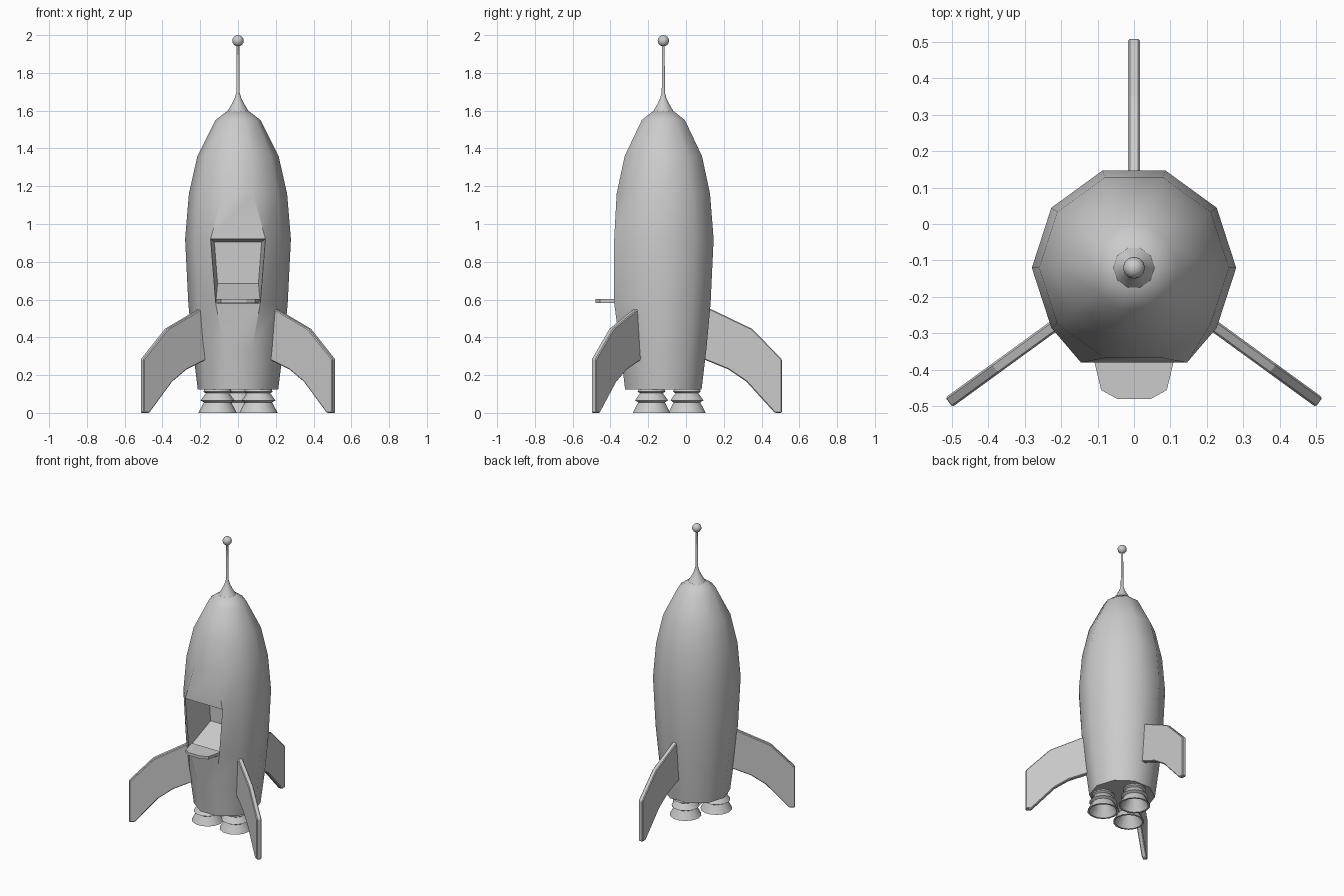
import bpy, bmesh, math
from mathutils import Matrix, Vector

cube = bpy.data.objects.get("Cube")
if cube:
    bpy.data.objects.remove(cube, do_unlink=True)

AXIS_Y = -0.12  # the hull's centre line

grey = bpy.data.materials.new("plain_grey")
grey.use_nodes = True
grey.diffuse_color = (0.6, 0.6, 0.6, 1)
grey.node_tree.nodes["Principled BSDF"].inputs["Base Color"].default_value = (0.6, 0.6, 0.6, 1)


def finish(bm, name, smooth=None, location=(0, AXIS_Y, 0), turn=0):
    bmesh.ops.recalc_face_normals(bm, faces=bm.faces)
    mesh = bpy.data.meshes.new(name)
    bm.to_mesh(mesh)
    bm.free()
    mesh.materials.append(grey)
    obj = bpy.data.objects.new(name, mesh)
    obj.location = location
    obj.rotation_euler.z = turn
    bpy.context.collection.objects.link(obj)
    if smooth:
        bpy.ops.object.select_all(action='DESELECT')
        obj.select_set(True)
        bpy.context.view_layer.objects.active = obj
        bpy.ops.object.shade_smooth_by_angle(angle=math.radians(smooth))
    return obj


def lathe(bm, profile, sides):
    """Rings of vertices from (radius, height) points, joined by quads."""
    rings = []
    for r, z in profile:
        rings.append([bm.verts.new((r * math.cos(math.tau * k / sides),
                                    r * math.sin(math.tau * k / sides), z)) for k in range(sides)])
    for low, high in zip(rings, rings[1:]):
        for k in range(sides):
            n = (k + 1) % sides
            bm.faces.new((low[k], low[n], high[n], high[k]))
    return rings


def prism(bm, outline, offset):
    """Closed slab from a planar outline."""
    face = bm.faces.new([bm.verts.new(p) for p in outline])
    new = bmesh.ops.extrude_face_region(bm, geom=[face])["geom"]
    bmesh.ops.translate(bm, vec=offset, verts=[v for v in new if isinstance(v, bmesh.types.BMVert)])


# Hull: ten-sided body with a doorway and sloping-floored room
bm = bmesh.new()
rings = lathe(bm, [(0.213, 0.125), (0.24, 0.34), (0.263, 0.58), (0.28, 0.92),
                   (0.26, 1.16), (0.215, 1.36), (0.12, 1.55), (0.058, 1.597)], 10)
bm.faces.new(rings[0])
bm.faces.new(rings[-1])
sill, lintel = rings[2], rings[3]
corners = [sill[7], sill[8], lintel[8], lintel[7]]
bm.faces.remove(next(f for f in bm.faces if set(f.verts) == set(corners)))
for v, x in zip(corners, (-0.118, 0.118, 0.145, -0.145)):
    v.co.x = x
    v.co.y = -0.26
back = [bm.verts.new((x, -0.03, z)) for x, z in
        ((-0.108, 0.685), (0.108, 0.685), (0.125, 0.905), (-0.125, 0.905))]
for k in range(4):
    n = (k + 1) % 4
    bm.faces.new((corners[k], corners[n], back[n], back[k]))
bm.faces.new(back)
finish(bm, "hull", 40)

# Entry ledge
bm = bmesh.new()
half = [(0.115, -0.23), (0.09, -0.335), (0.045, -0.36)]
prism(bm, [(x, y, 0.583) for x, y in half] + [(-x, y, 0.583) for x, y in reversed(half)],
      Vector((0, 0, 0.02)))
finish(bm, "entry_ledge")

# Antenna: flared foot, thin rod and ball
bm = bmesh.new()
rings = lathe(bm, [(0.06, 1.592), (0.05, 1.607), (0.032, 1.637), (0.018, 1.665),
                   (0.009, 1.695), (0.007, 1.95)], 10)
bm.faces.new(rings[0])
bm.faces.new(rings[-1])
finish(bm, "antenna", 50)
bm = bmesh.new()
bmesh.ops.create_uvsphere(bm, u_segments=12, v_segments=8, radius=0.03,
                          matrix=Matrix.Translation((0, 0, 1.97)))
finish(bm, "antenna_ball", 60)

# Three fins, the same swept blade turned about the hull
blade = [(0.23, 0.56), (0.47, 0.445), (0.627, 0.285), (0.627, 0), (0.59, 0),
         (0.44, 0.165), (0.345, 0.23), (0.21, 0.285)]
for name, angle in (("back_fin", 90), ("left_fin", -36), ("right_fin", 216)):
    bm = bmesh.new()
    prism(bm, [(r, -0.016, z) for r, z in blade], Vector((0, 0.032, 0)))
    fin = finish(bm, name, turn=math.radians(angle))
    bevel = fin.modifiers.new("edge_bevel", 'BEVEL')
    bevel.width = 0.005
    bevel.segments = 1

# Three stepped, hollow engine nozzles
for name, angle in (("back_nozzle", 90), ("left_nozzle", -30), ("right_nozzle", 210)):
    bm = bmesh.new()
    rings = lathe(bm, [(0.06, 0.15), (0.075, 0.112), (0.062, 0.104), (0.09, 0.066), (0.072, 0.056),
                       (0.102, 0), (0.09, 0), (0.05, 0.08)], 14)
    bm.faces.new(rings[0])
    bm.faces.new(rings[-1])
    a = math.radians(angle)
    finish(bm, name, 40, (0.125 * math.cos(a), AXIS_Y + 0.125 * math.sin(a), 0))
